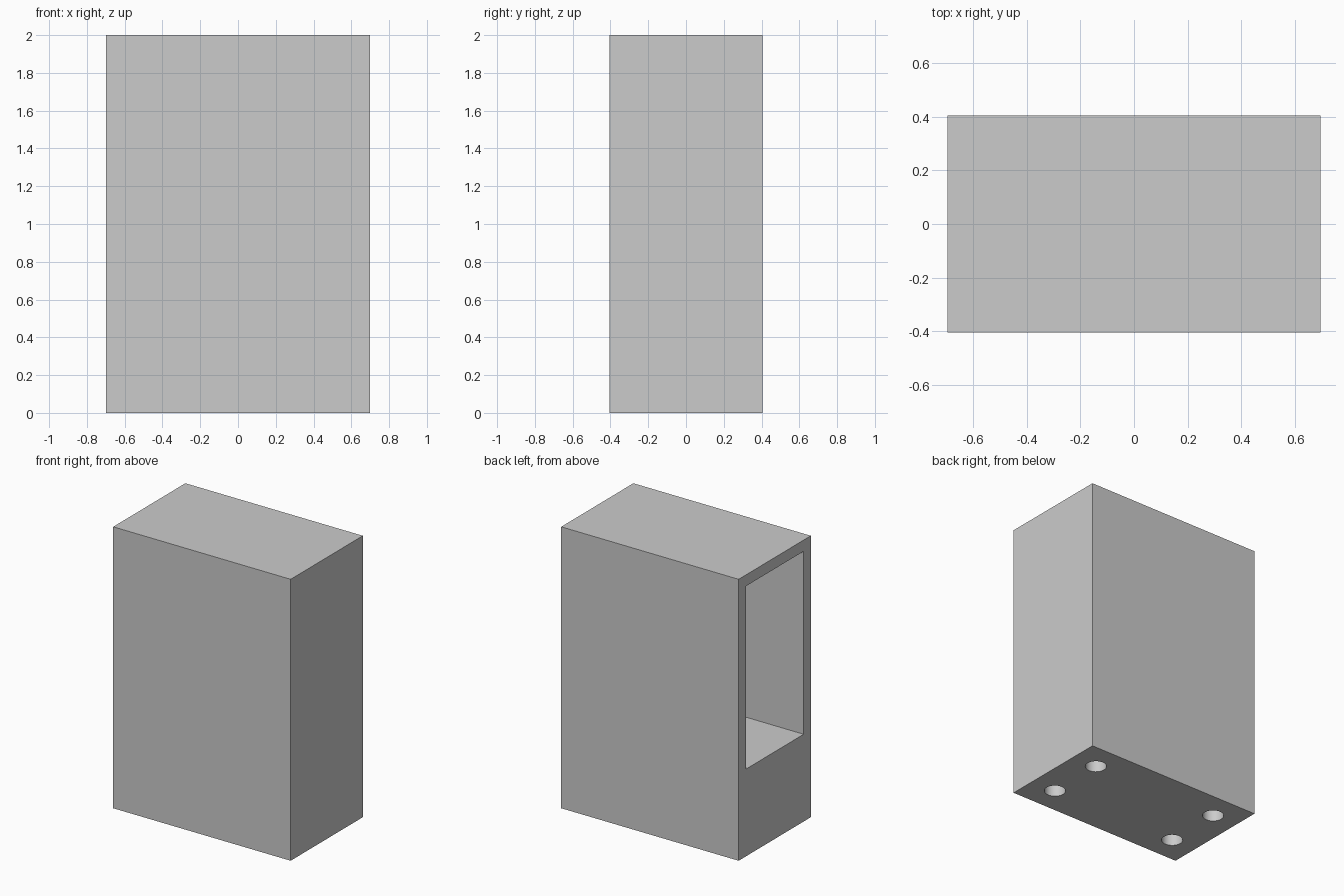
import bpy
import bmesh
from mathutils import Matrix

cube = bpy.data.objects.get("Cube")
if cube:
    bpy.data.objects.remove(cube, do_unlink=True)

WIDTH, DEPTH, HEIGHT = 1.395, 0.81, 2.0
WALL = 0.08
FLOOR = 0.62          # top of the solid base
HOLE_RADIUS, HOLE_DEPTH = 0.07, 0.35

grey = bpy.data.materials.new("light_grey")
grey.use_nodes = True
colour = (0.6, 0.6, 0.6, 1)
grey.diffuse_color = colour
grey.node_tree.nodes["Principled BSDF"].inputs["Base Color"].default_value = colour


def make_object(name, bm):
    mesh = bpy.data.meshes.new(name)
    bm.to_mesh(mesh)
    bm.free()
    mesh.materials.append(grey)
    obj = bpy.data.objects.new(name, mesh)
    bpy.context.collection.objects.link(obj)
    return obj


def box(name, low, high):
    bm = bmesh.new()
    size = [b - a for a, b in zip(low, high)]
    centre = [(a + b) / 2 for a, b in zip(low, high)]
    bmesh.ops.create_cube(bm, size=1, matrix=Matrix.Translation(centre) @ Matrix.Diagonal((*size, 1)))
    return make_object(name, bm)


def cut(target, cutter):
    cutter.hide_render = True
    mod = target.modifiers.new(cutter.name, "BOOLEAN")
    mod.operation = "DIFFERENCE"
    mod.solver = "EXACT"
    mod.object = cutter
    bpy.context.view_layer.objects.active = target
    bpy.ops.object.modifier_apply(modifier=mod.name)
    bpy.data.objects.remove(cutter, do_unlink=True)


# Outer block
x, y = WIDTH / 2, DEPTH / 2
housing = box("housing", (-x, -y, 0), (x, y, HEIGHT))

# Compartment open on the -x side
cut(housing, box("compartment_cutter", (-x - 0.1, WALL - y, FLOOR), (x - WALL, y - WALL, HEIGHT - WALL)))

# Four blind mounting holes in the underside
bm = bmesh.new()
for sx in (-1, 1):
    for sy in (-1, 1):
        bmesh.ops.create_cone(bm, cap_ends=True, segments=48, radius1=HOLE_RADIUS, radius2=HOLE_RADIUS,
                              depth=HOLE_DEPTH * 2, matrix=Matrix.Translation((sx * 0.505, sy * 0.21, 0)))
cut(housing, make_object("hole_cutter", bm))

# Smooth hole walls, crisp box edges
bpy.ops.object.select_all(action="DESELECT")
housing.select_set(True)
bpy.context.view_layer.objects.active = housing
bpy.ops.object.shade_smooth_by_angle()
